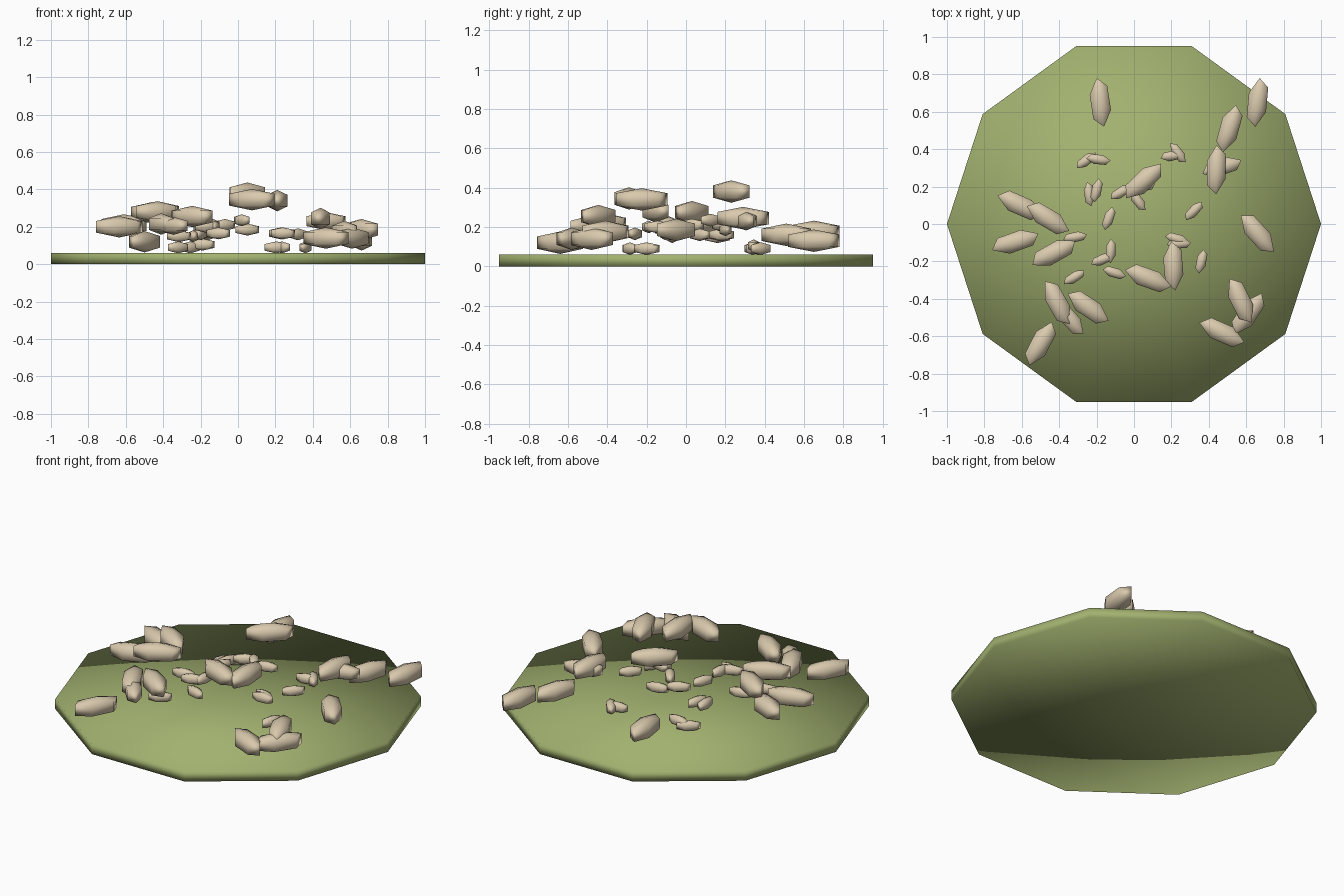
import bpy, bmesh, math
from mathutils import Matrix

if "Cube" in bpy.data.objects:
    bpy.data.objects.remove(bpy.data.objects["Cube"])


def material(name, rgb):
    m = bpy.data.materials.new(name)
    m.diffuse_color = (*rgb, 1)
    m.use_nodes = True
    m.node_tree.nodes["Principled BSDF"].inputs["Base Color"].default_value = m.diffuse_color
    return m


def faceted(name, sides, rings, bottom, top, mat, phase=0.0):
    """Smooth-shaded solid of stacked rings (radius, z) closed by fans to two poles."""
    bm = bmesh.new()
    loops = [[bm.verts.new((r * math.cos(phase + i * math.tau / sides),
                            r * math.sin(phase + i * math.tau / sides), z))
              for i in range(sides)] for r, z in rings]
    low, high = bm.verts.new((0, 0, bottom)), bm.verts.new((0, 0, top))
    for i in range(sides):
        j = (i + 1) % sides
        bm.faces.new((low, loops[0][j], loops[0][i]))
        bm.faces.new((high, loops[-1][i], loops[-1][j]))
        for a, b in zip(loops, loops[1:]):
            bm.faces.new((a[i], a[j], b[j], b[i]))
    for f in bm.faces:
        f.smooth = True
    mesh = bpy.data.meshes.new(name)
    bm.to_mesh(mesh)
    bm.free()
    mesh.materials.append(mat)
    return mesh


def place(name, mesh, matrix=Matrix()):
    ob = bpy.data.objects.new(name, mesh)
    bpy.context.collection.objects.link(ob)
    ob.matrix_world = matrix


green = material("olive green", (0.36, 0.44, 0.16))
beige = material("pale beige", (0.70, 0.59, 0.42))

# Ten-sided thin base disc
place("base_disc", faceted("base_disc", 10, [(1, 0), (1, 0.06)], 0, 0.06, green))

# Unit pebble: slightly skewed six-sided form, stretched when placed
pebble = faceted("pebble", 6, [(1, -0.55), (1, 0.55)], -1, 1, beige, math.radians(11))


def scatter(name, items, size):
    for n, (x, y, z, angle) in enumerate(items):
        place(f"{name}_{n + 1}", pebble,
              Matrix.Translation((x, y, z)) @ Matrix.Rotation(math.radians(angle), 4, 'Z')
              @ Matrix.Diagonal((*size, 1)))


# Large pebbles: x, y, z, heading
scatter("large_pebble", [
    (-.18, .65, .175, 94), (.66, .65, .13, 80), (.51, .51, .16, 70),
    (.44, .29, .245, 85), (.05, .23, .38, 40), (.66, -.05, .185, -52),
    (-.61, .10, .21, -28), (-.46, .03, .275, -35), (-.635, -.095, .20, 15),
    (-.43, -.155, .28, 25), (.075, -.29, .345, -24), (.21, -.225, .34, 90),
    (.57, -.41, .175, -68), (.61, -.48, .14, 52), (.47, -.58, .14, -28),
    (-.245, -.445, .255, -38), (-.41, -.42, .215, -65), (-.5, -.64, .12, 58),
], (.133, .057, .057))

# Medium pebbles
scatter("medium_pebble", [(.47, .305, .23, 15), (-.345, -.505, .205, -52)],
        (.112, .048, .048))

# Small pebbles, gathered near the middle
scatter("small_pebble", [
    (-.255, .34, .09, 35), (-.19, .345, .105, -10), (.235, .38, .09, -55),
    (.205, .365, .09, 8), (-.24, .16, .15, 95), (-.20, .18, .16, 75),
    (-.135, .03, .21, 68), (.32, .07, .16, 45), (.02, .125, .235, -55),
    (-.07, .17, .21, 30), (.05, .20, .185, 10), (-.315, -.07, .15, 8),
    (-.125, -.145, .20, 85), (-.17, -.19, .20, 20), (-.32, -.285, .09, 30),
    (-.105, -.26, .165, -20), (.36, -.2, .09, 75), (.24, -.105, .165, 0),
    (.23, -.08, .165, -18),
], (.066, .029, .032))
